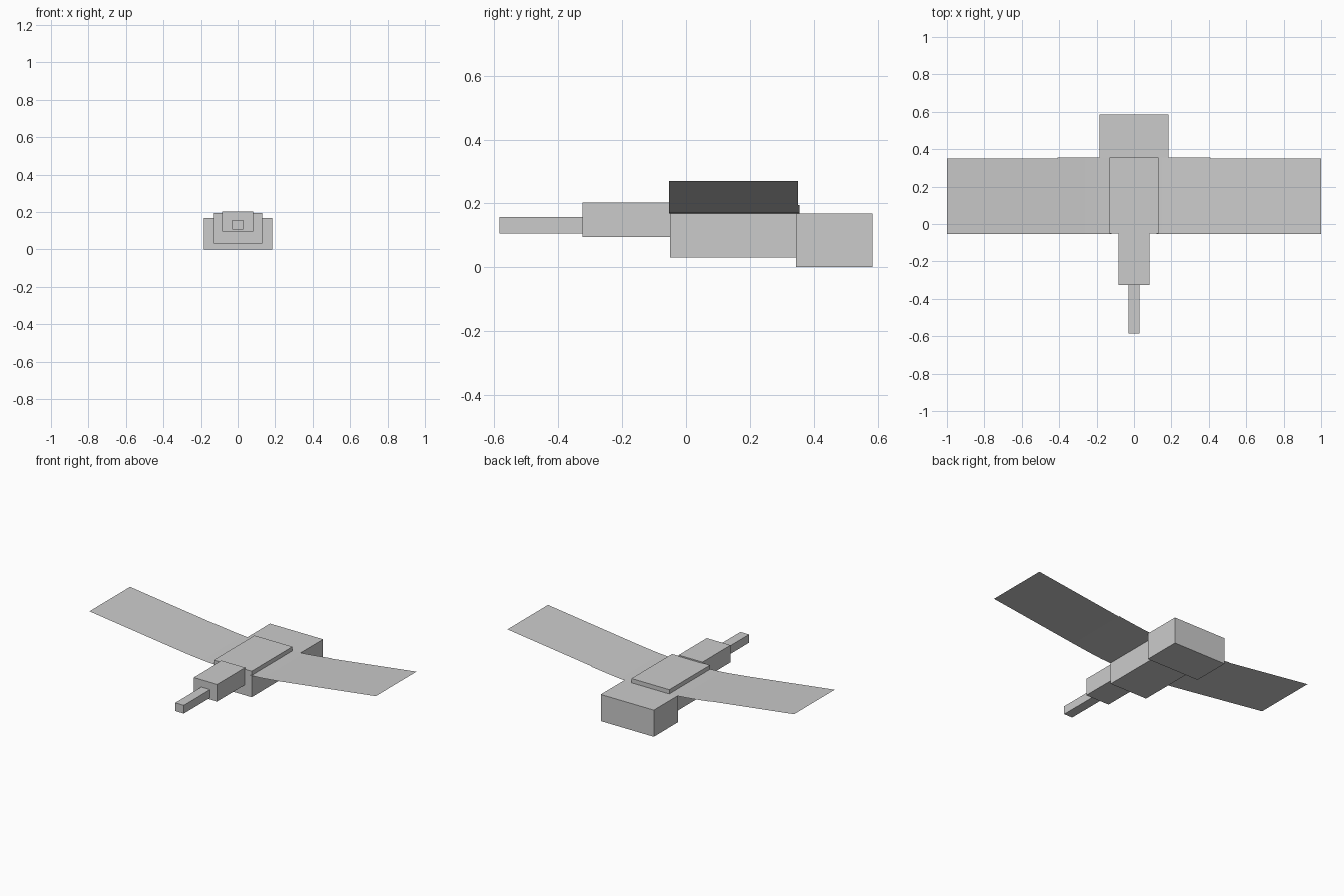
import bpy

cube = bpy.data.objects.get("Cube")
if cube:
    bpy.data.objects.remove(cube)

# One plain grey for the whole model
grey = bpy.data.materials.new("light_grey")
grey.use_nodes = True
colour = (0.6, 0.6, 0.6, 1)
grey.diffuse_color = colour
grey.node_tree.nodes["Principled BSDF"].inputs["Base Color"].default_value = colour


def add_mesh(name, verts, faces):
    mesh = bpy.data.meshes.new(name)
    mesh.from_pydata(verts, [], faces)
    mesh.materials.append(grey)
    obj = bpy.data.objects.new(name, mesh)
    bpy.context.collection.objects.link(obj)
    return obj


def box(name, half_width, y0, y1, z0, z1):
    """Box centred on x = 0."""
    bpy.ops.mesh.primitive_cube_add(size=1, location=(0, (y0 + y1) / 2, (z0 + z1) / 2))
    obj = bpy.context.object
    obj.name = name
    obj.scale = (2 * half_width, y1 - y0, z1 - z0)
    bpy.ops.object.transform_apply(location=False, rotation=False, scale=True)
    obj.data.materials.append(grey)


def wing_panel(name, profile, y0, y1):
    """Thin sheet: an (x, z) profile swept along y, mirrored to both sides."""
    verts = [(x, y, z) for x, z in profile for y in (y0, y1)]
    faces = [(2 * i, 2 * i + 2, 2 * i + 3, 2 * i + 1) for i in range(len(profile) - 1)]
    obj = add_mesh(name, verts, faces)
    obj.modifiers.new("mirror", "MIRROR").use_mirror_merge = False
    return obj


# Body boxes from nose to tail
box("beak", 0.03, -0.585, -0.325, 0.105, 0.157)
box("head", 0.083, -0.325, -0.045, 0.095, 0.203)
box("body", 0.132, -0.05, 0.355, 0.031, 0.195)
box("tail", 0.185, 0.344, 0.585, 0, 0.168)

# Wings: a curved inner panel and a straight outer panel
inner = [(0.12, 0.168), (0.2, 0.172), (0.27, 0.1785), (0.34, 0.1865), (0.41, 0.195)]
wing = wing_panel("inner_wings", inner, -0.053, 0.356)
for poly in wing.data.polygons:
    poly.use_smooth = True
wing_panel("outer_wings", [(0.41, 0.195), (1, 0.271)], -0.053, 0.351)
